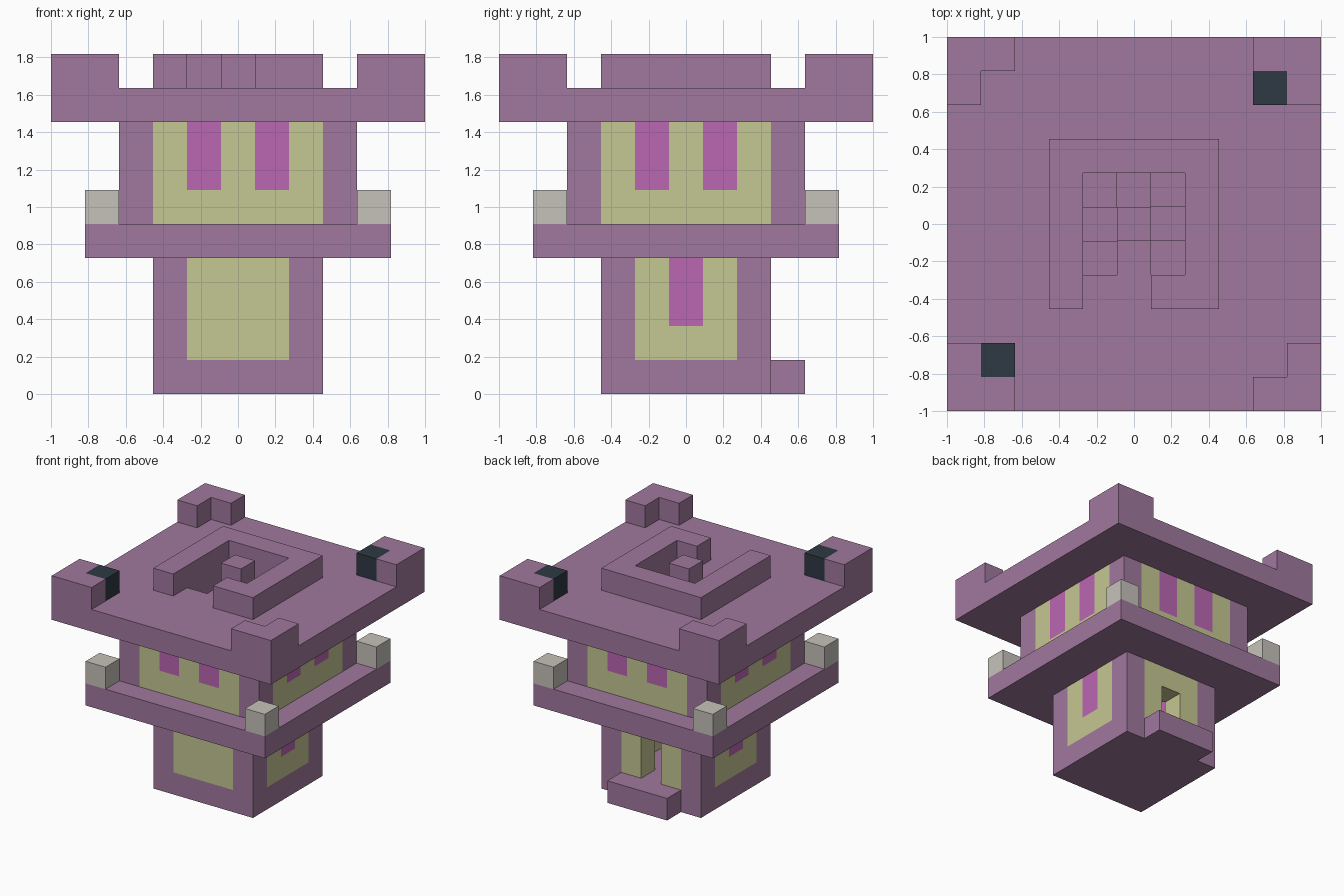
import bpy, bmesh
from mathutils import Vector

cube = bpy.data.objects.get("Cube")
if cube:
    bpy.data.objects.remove(cube)

UNIT = 2 / 11          # edge of one building block


def linear(v):
    v /= 255
    return v / 12.92 if v <= 0.04045 else ((v + 0.055) / 1.055) ** 2.4


def material(name, rgb):
    mat = bpy.data.materials.new(name)
    mat.use_nodes = True
    colour = [linear(v) for v in rgb] + [1]
    mat.diffuse_color = colour
    mat.node_tree.nodes["Principled BSDF"].inputs["Base Color"].default_value = colour
    return mat


PURPLE = material("purple_stone", (160, 120, 157))
CREAM = material("cream_brick", (197, 199, 146))
MAGENTA = material("magenta_glass", (186, 103, 178))
GREY = material("pale_grey", (198, 193, 186))
DARK = material("dark_slate", (46, 56, 67))

# Blocks are kept in one grid: cell -> (part, material)
grid = {}


def fill(part, mat, xs, ys, zs):
    """Fill an inclusive range of cells; later parts replace earlier ones."""
    for x in range(xs[0], xs[1] + 1):
        for y in range(ys[0], ys[1] + 1):
            for z in range(zs[0], zs[1] + 1):
                grid[x, y, z] = (part, mat)


def square(part, mat, r, zs):
    fill(part, mat, (-r, r), (-r, r), zs)


def carve(xs, ys, zs):
    for x in range(xs[0], xs[1] + 1):
        for y in range(ys[0], ys[1] + 1):
            for z in range(zs[0], zs[1] + 1):
                grid.pop((x, y, z), None)


def storey(prefix, r, z0, z1):
    """Hollow storey with stone corner posts and cream wall panels."""
    square(prefix + "_corner_posts", PURPLE, r, (z0, z1))
    w = r - 1
    fill(prefix + "_walls", CREAM, (-w, w), (-r, r), (z0, z1))
    fill(prefix + "_walls", CREAM, (-r, r), (-w, w), (z0, z1))
    carve((-w, w), (-w, w), (z0, z1))


# Foundation and doorstep
square("foundation", PURPLE, 2, (0, 0))
fill("doorstep", PURPLE, (-1, 1), (3, 3), (0, 0))

# Lower storey with side windows and a back doorway
storey("lower", 2, 1, 3)
for x in (-2, 2):
    fill("lower_windows", MAGENTA, (x, x), (0, 0), (2, 3))
carve((0, 0), (2, 2), (1, 2))

# Balcony slab with corner lanterns
square("balcony", PURPLE, 4, (4, 4))
for x in (-4, 4):
    for y in (-4, 4):
        fill("balcony_lanterns", GREY, (x, x), (y, y), (5, 5))

# Upper storey with two windows on each side
storey("upper", 3, 5, 7)
for side in (-3, 3):
    for k in (-1, 1):
        fill("upper_windows", MAGENTA, (k, k), (side, side), (6, 7))
        fill("upper_windows", MAGENTA, (side, side), (k, k), (6, 7))

# Roof slab with corner battlements
square("roof", PURPLE, 5, (8, 8))
for sx in (-1, 1):
    for sy in (-1, 1):
        for a, b in ((5, 5), (5, 4), (4, 5)):
            fill("battlements", PURPLE, (sx * a,) * 2, (sy * b,) * 2, (9, 9))
for k in (-4, 4):
    fill("roof_dark_blocks", DARK, (k, k), (k, k), (9, 9))

# Parapet round the stairwell, open at the front
square("stair_parapet", PURPLE, 2, (9, 9))
carve((-1, 1), (-1, 1), (9, 9))
carve((-1, 0), (-2, -2), (9, 9))

# Stairwell openings and spiral stair round a central column
spiral = [(1, -1), (1, 0), (1, 1), (0, 1), (-1, 1), (-1, 0), (-1, -1)]
for x, y in spiral[:3]:
    carve((x, x), (y, y), (4, 4))
for step, (x, y) in enumerate(spiral, start=1):
    carve((x, x), (y, y), (8, 8))
    fill("spiral_stair", PURPLE, (x, x), (y, y), (step, step))
fill("stair_column", PURPLE, (0, 0), (0, 0), (1, 9))


def build(part):
    """Make one object from the exposed block faces of a part."""
    bm = bmesh.new()
    corners = {}

    def vert(p):
        key = tuple(round(v * 2) for v in p)
        if key not in corners:
            corners[key] = bm.verts.new(p * UNIT)
        return corners[key]

    mat = None
    for cell, (name, m) in grid.items():
        if name != part:
            continue
        mat = m
        centre = Vector(cell) + Vector((0, 0, 0.5))
        for axis in range(3):
            for sign in (-1, 1):
                n = [0, 0, 0]
                n[axis] = sign
                if tuple(c + d for c, d in zip(cell, n)) in grid:
                    continue
                n = Vector(n) / 2
                u = Vector((n.y, n.z, n.x))
                v = n.cross(u) * 2
                mid = centre + n
                bm.faces.new([vert(mid + q) for q in (-u - v, u - v, u + v, v - u)])
    # Merge flat neighbouring squares into larger panels
    bmesh.ops.dissolve_limit(bm, angle_limit=0.01, verts=bm.verts, edges=bm.edges)
    mesh = bpy.data.meshes.new(part)
    bm.to_mesh(mesh)
    bm.free()
    mesh.materials.append(mat)
    bpy.context.collection.objects.link(bpy.data.objects.new(part, mesh))


for part in dict.fromkeys(name for name, _ in grid.values()):
    build(part)
